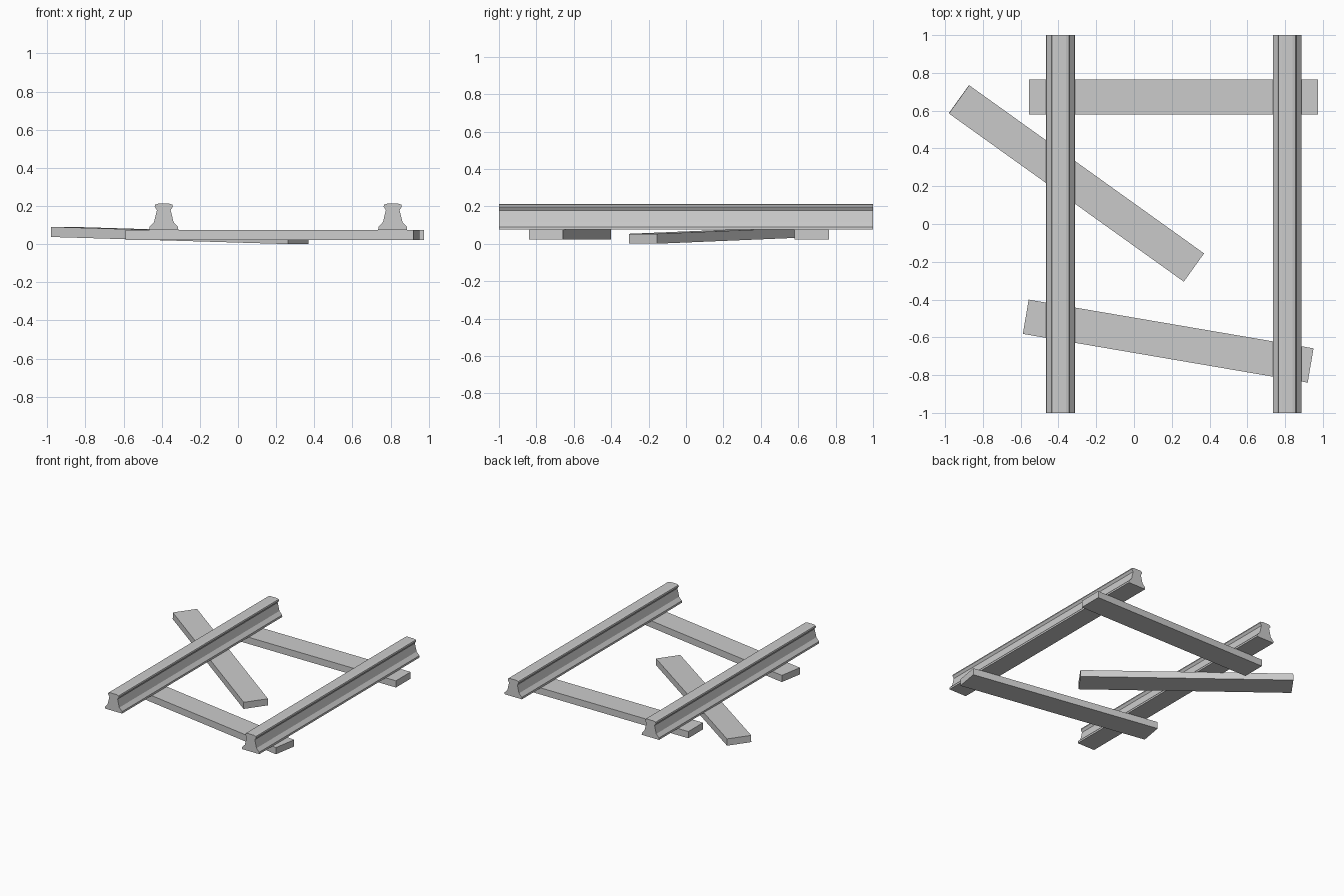
import bpy, bmesh
from math import radians
from mathutils import Matrix

if "Cube" in bpy.data.objects:
    bpy.data.objects.remove(bpy.data.objects["Cube"])

def finish(name, bm):
    bmesh.ops.recalc_face_normals(bm, faces=bm.faces)
    me = bpy.data.meshes.new(name)
    bm.to_mesh(me)
    bm.free()
    ob = bpy.data.objects.new(name, me)
    bpy.context.collection.objects.link(ob)
    return ob

# Rail: half profile (x, z) from foot to head, mirrored and extruded along y
HALF = [(0.076, 0.075), (0.075, 0.09), (0.051, 0.116), (0.036, 0.178),
        (0.048, 0.197), (0.045, 0.207), (0.028, 0.212)]

def rail(name, x):
    bm = bmesh.new()
    outline = HALF + [(-px, pz) for px, pz in reversed(HALF)]
    face = bm.faces.new([bm.verts.new((px, -1, pz)) for px, pz in outline])
    ext = bmesh.ops.extrude_face_region(bm, geom=[face], use_keep_orig=True)
    bmesh.ops.translate(bm, vec=(0, 2, 0),
                        verts=[g for g in ext["geom"] if isinstance(g, bmesh.types.BMVert)])
    finish(name, bm).location.x = x

# Sleeper: plain plank, turned about z and pitched along its length
def sleeper(name, loc, turn=0, pitch=0):
    bm = bmesh.new()
    bmesh.ops.create_cube(bm, size=1, matrix=Matrix.Diagonal((1.53, 0.184, 0.053, 1)))
    ob = finish(name, bm)
    ob.location = loc
    ob.rotation_euler = (0, radians(pitch), radians(turn))

rail("left_rail", -0.389)
rail("right_rail", 0.811)

sleeper("back_sleeper", (0.21, 0.672, 0.0485))
sleeper("front_sleeper", (0.181, -0.62, 0.0485), turn=-9.7)
# Loose sleeper, knocked askew under the left rail
sleeper("loose_sleeper", (-0.305, 0.215, 0.0453), turn=-35.6, pitch=1.4)
